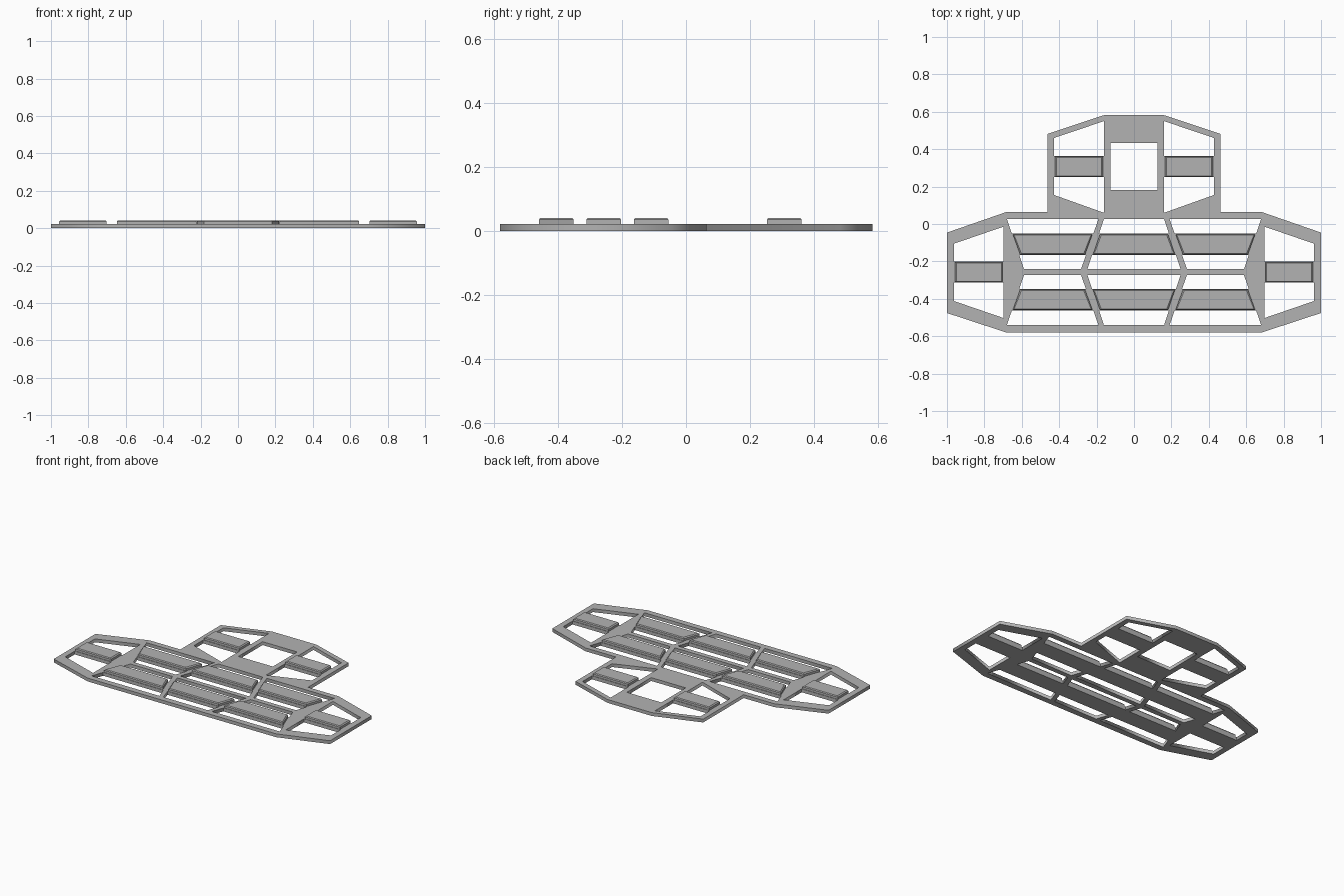
import bpy
import bmesh

cube = bpy.data.objects.get("Cube")
if cube:
    bpy.data.objects.remove(cube)

PLATE, TOP = 0.022, 0.042   # plate thickness, height of the raised bars
MID = -0.257                # centre line of the wide section

grey = bpy.data.materials.new("plain grey")
grey.use_nodes = True
colour = (0.45, 0.45, 0.45, 1)
grey.diffuse_color = colour
grey.node_tree.nodes["Principled BSDF"].inputs["Base Color"].default_value = colour


def flip_x(points):
    return [(-x, y) for x, y in points]


def flip_y(points):
    return [(x, 2 * MID - y) for x, y in points]


# Flat plate: an outline with cut-outs, filled and extruded
def make_plate(name, loops):
    curve = bpy.data.curves.new(name, "CURVE")
    curve.dimensions = "2D"
    curve.fill_mode = "BOTH"
    curve.extrude = PLATE / 2
    for loop in loops:
        spline = curve.splines.new("POLY")
        spline.points.add(len(loop) - 1)
        for point, (x, y) in zip(spline.points, loop):
            point.co = (x, y, 0, 1)
        spline.use_cyclic_u = True
    curve.materials.append(grey)
    obj = bpy.data.objects.new(name, curve)
    obj.location.z = PLATE / 2
    bpy.context.collection.objects.link(obj)
    bpy.ops.object.select_all(action="DESELECT")
    obj.select_set(True)
    bpy.context.view_layer.objects.active = obj
    bpy.ops.object.convert(target="MESH")


# Bar: a bridge across a cut-out carrying a raised pad with chamfered edges
def make_bar(name, corners):
    cx = sum(x for x, y in corners) / 4
    cy = sum(y for x, y in corners) / 4
    bm = bmesh.new()
    rings = []
    for inset, z in ((0, 0), (0, PLATE), (0.005, PLATE),
                     (0.005, TOP - 0.006), (0.012, TOP)):
        rings.append([bm.verts.new((x - inset * (1 if x > cx else -1),
                                    y - inset * 0.6 * (1 if y > cy else -1), z))
                      for x, y in corners])
    for low, high in zip(rings, rings[1:]):
        for i in range(4):
            j = (i + 1) % 4
            bm.faces.new((low[i], low[j], high[j], high[i]))
    bm.faces.new(rings[0])
    bm.faces.new(rings[-1])
    bmesh.ops.recalc_face_normals(bm, faces=bm.faces)
    mesh = bpy.data.meshes.new(name)
    bm.to_mesh(mesh)
    bm.free()
    mesh.materials.append(grey)
    bpy.context.collection.objects.link(bpy.data.objects.new(name, mesh))


# Outline of the plate, right half mirrored to the other side
half = [(0.16, 0.582), (0.462, 0.482), (0.462, 0.064), (0.683, 0.064),
        (1, -0.046), (1, -0.476), (0.683, -0.58)]
outline = half + flip_x(half)[::-1]

# Cut-outs in the back section and the wing tips
window = [(-0.125, 0.433), (0.125, 0.433), (0.125, 0.182), (-0.125, 0.182)]
back_hole = [(0.161, 0.55), (0.427, 0.46), (0.427, 0.155), (0.161, 0.06)]
tip_hole = [(0.697, -0.014), (0.962, -0.105), (0.962, -0.412), (0.697, -0.503)]
loops = [outline, window]
for hole in (back_hole, tip_hole):
    loops += [hole, flip_x(hole)]

# Slanted cells: x at the outer edge and at the centre strip, for each side
Y_OUT, Y_IN = 0.027, -0.241
cells = {"left": ((0.19, 0.283), (0.68, 0.588)),
         "middle": ((-0.161, -0.249), (0.161, 0.249)),
         "right": ((-0.68, -0.588), (-0.19, -0.283))}


def cell_quad(sides, y_high, y_low):
    def at(edge, y):
        return edge[0] + (edge[1] - edge[0]) * (Y_OUT - y) / (Y_OUT - Y_IN)
    a, b = sides
    return [(at(a, y_high), y_high), (at(b, y_high), y_high),
            (at(b, y_low), y_low), (at(a, y_low), y_low)]


for side, edges in cells.items():
    hole = cell_quad(edges, Y_OUT, Y_IN)
    bar = cell_quad(edges, -0.052, -0.166)
    loops += [hole, flip_y(hole)]
    make_bar(side + "_back_bar", bar)
    make_bar(side + "_front_bar", flip_y(bar))

make_plate("frame_plate", loops)

# Straight bars in the back section and the wing tips
for name, x0, x1, y in (("back_section_bar", 0.161, 0.427, 0.307),
                        ("wing_tip_bar", 0.697, 0.962, MID)):
    bar = [(x0, y + 0.057), (x1, y + 0.057), (x1, y - 0.057), (x0, y - 0.057)]
    make_bar("left_" + name, bar)
    make_bar("right_" + name, flip_x(bar))
